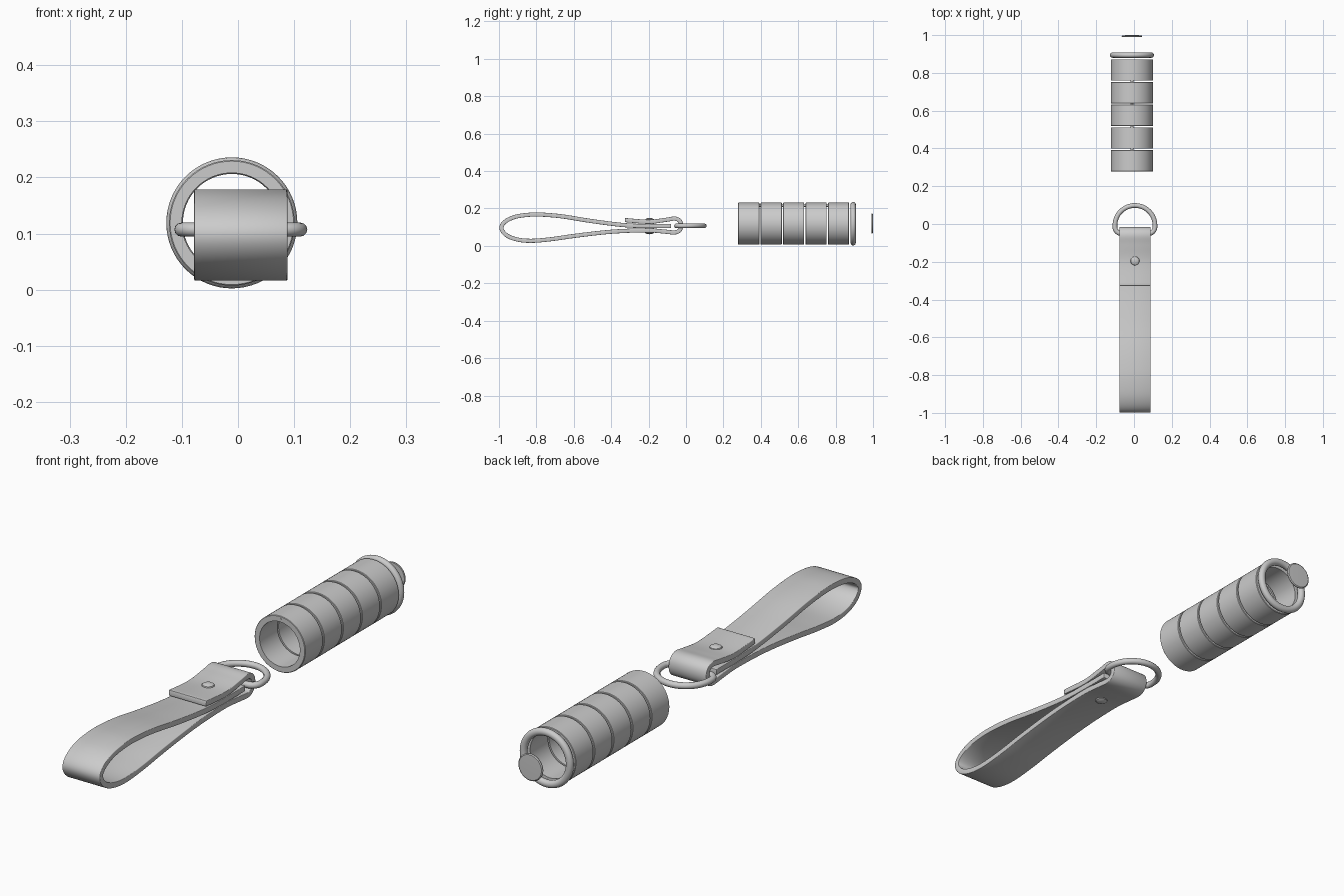
import bpy, bmesh, math
from mathutils import Vector
from mathutils.geometry import interpolate_bezier

cube = bpy.data.objects.get("Cube")
if cube:
    bpy.data.objects.remove(cube, do_unlink=True)

grey = bpy.data.materials.new("plain grey")
grey.use_nodes = True
grey.diffuse_color = (0.6, 0.6, 0.6, 1)
grey.node_tree.nodes["Principled BSDF"].inputs["Base Color"].default_value = (0.6, 0.6, 0.6, 1)

TUBE_X, TUBE_Z = -0.011, 0.119     # axis of the grip
STRAP_X = 0.005                    # middle of the strap


def finish(obj, angle=35):
    obj.data.materials.append(grey)
    bpy.ops.object.select_all(action='DESELECT')
    obj.select_set(True)
    bpy.context.view_layer.objects.active = obj
    bpy.ops.object.shade_smooth_by_angle(angle=math.radians(angle))
    return obj


def mesh_object(name, bm):
    bmesh.ops.recalc_face_normals(bm, faces=bm.faces)
    mesh = bpy.data.meshes.new(name)
    bm.to_mesh(mesh)
    bm.free()
    obj = bpy.data.objects.new(name, mesh)
    bpy.context.collection.objects.link(obj)
    return obj


def lathe(name, profile, axis, centre, closed=False, steps=64):
    """Turn (radius, height) points around an axis through centre."""
    bm = bmesh.new()
    verts = [bm.verts.new((r, 0, h)) for r, h in profile]
    edges = [bm.edges.new(pair) for pair in zip(verts, verts[1:])]
    if closed:
        edges.append(bm.edges.new((verts[-1], verts[0])))
    bmesh.ops.spin(bm, geom=verts + edges, cent=(0, 0, 0), axis=(0, 0, 1),
                   angle=math.tau, steps=steps)
    bmesh.ops.remove_doubles(bm, verts=bm.verts, dist=1e-5)
    turn = Vector((0, 0, 1)).rotation_difference(Vector(axis)).to_matrix()
    bmesh.ops.transform(bm, matrix=turn.to_4x4(), verts=bm.verts)
    bmesh.ops.translate(bm, vec=centre, verts=bm.verts)
    return finish(mesh_object(name, bm))


def smooth_path(points, steps=6):
    """Smooth curve through all the points."""
    pts = [Vector(p) for p in points]
    ext = [pts[0]] + pts + [pts[-1]]
    path = []
    for a, b, c, d in zip(ext, ext[1:], ext[2:], ext[3:]):
        path += interpolate_bezier(b, b + (c - a) / 6, c - (d - b) / 6, c, steps + 1)[:-1]
    return path + [pts[-1]]


# Strap: one folded band, from its inner end round the big loop to the flap
band = [(-0.08, 0.106), (-0.2, 0.106), (-0.33, 0.111), (-0.5, 0.132), (-0.65, 0.156),
        (-0.75, 0.166), (-0.83, 0.167), (-0.91, 0.156), (-0.965, 0.131), (-0.987, 0.098),
        (-0.965, 0.061), (-0.91, 0.036), (-0.83, 0.027), (-0.72, 0.036), (-0.6, 0.053),
        (-0.45, 0.071), (-0.33, 0.08), (-0.2, 0.083), (-0.12, 0.077), (-0.06, 0.072),
        (-0.034, 0.084), (-0.026, 0.109), (-0.034, 0.134), (-0.06, 0.146), (-0.11, 0.139),
        (-0.2, 0.129), (-0.326, 0.138)]
bm = bmesh.new()
rows = [[bm.verts.new((STRAP_X + s * 0.083, p.x, p.y)) for s in (-1, 1)]
        for p in smooth_path(band)]
for (a, b), (c, d) in zip(rows, rows[1:]):
    bm.faces.new((a, b, d, c))
strap = mesh_object("strap", bm)
solid = strap.modifiers.new("thickness", 'SOLIDIFY')
solid.thickness = 0.022
solid.offset = 0
bevel = strap.modifiers.new("soft edges", 'BEVEL')
bevel.width = 0.002
bevel.segments = 2
bevel.angle_limit = math.radians(50)
finish(strap)

# Rivet: domed heads above and below the layers
lathe("rivet", [(0, 0.062), (0.014, 0.064), (0.022, 0.068), (0.024, 0.072),
                (0.024, 0.14), (0.022, 0.144), (0.014, 0.148), (0, 0.15)],
      (0, 0, 1), (STRAP_X, -0.195, 0), steps=32)

# D ring: half circle closed by a straight bar inside the strap fold
R, corner = 0.106, 0.035
outline = [(R * math.cos(i * math.pi / 32), -0.008 + R * math.sin(i * math.pi / 32))
           for i in range(33)]
for side, start in ((-1, math.pi), (1, 1.5 * math.pi)):
    for i in range(9):
        a = start + i * math.pi / 16
        outline.append((side * (R - corner) + corner * math.cos(a),
                        -0.051 + corner + corner * math.sin(a)))
curve = bpy.data.curves.new("d_ring", 'CURVE')
curve.dimensions = '3D'
curve.bevel_depth = 0.0125
curve.bevel_resolution = 4
spline = curve.splines.new('POLY')
spline.points.add(len(outline) - 1)
for point, (x, y) in zip(spline.points, outline):
    point.co = (STRAP_X + x, y, 0.107, 1)
spline.use_cyclic_u = True
d_ring = bpy.data.objects.new("d_ring", curve)
bpy.context.collection.objects.link(d_ring)
bpy.ops.object.select_all(action='DESELECT')
d_ring.select_set(True)
bpy.context.view_layer.objects.active = d_ring
bpy.ops.object.convert(target='MESH')
finish(bpy.context.view_layer.objects.active)

# Grip: five short tubes with narrow gaps
OUT, IN, LONG, E = 0.112, 0.089, 0.113, 0.002
sleeve = [(IN, 0), (OUT - E, 0), (OUT, E), (OUT, LONG - E), (OUT - E, LONG), (IN, LONG)]
for i in range(5):
    lathe(f"grip_sleeve_{i + 1}", sleeve, (0, 1, 0),
          (TUBE_X, 0.279 + i * 0.12, TUBE_Z), closed=True)

# Rod running along the top of the grip wall
lathe("grip_rod", [(0, 0), (0.008, 0), (0.008, 0.594), (0, 0.594)], (0, 1, 0),
      (TUBE_X, 0.278, TUBE_Z + 0.098), steps=16)

# Rounded end ring
end = [(0.102 + 0.0148 * math.cos(a), 0.014 * math.sin(a))
       for a in (i * math.tau / 16 for i in range(16))]
lathe("end_ring", end, (0, 1, 0), (TUBE_X, 0.894, TUBE_Z), closed=True)

# Thin round end cap
lathe("end_cap", [(0, 0), (0.052, 0), (0.054, 0.002), (0.054, 0.005), (0.05, 0.008), (0, 0.009)],
      (0, 1, 0), (TUBE_X, 0.991, TUBE_Z + 0.001), steps=48)
